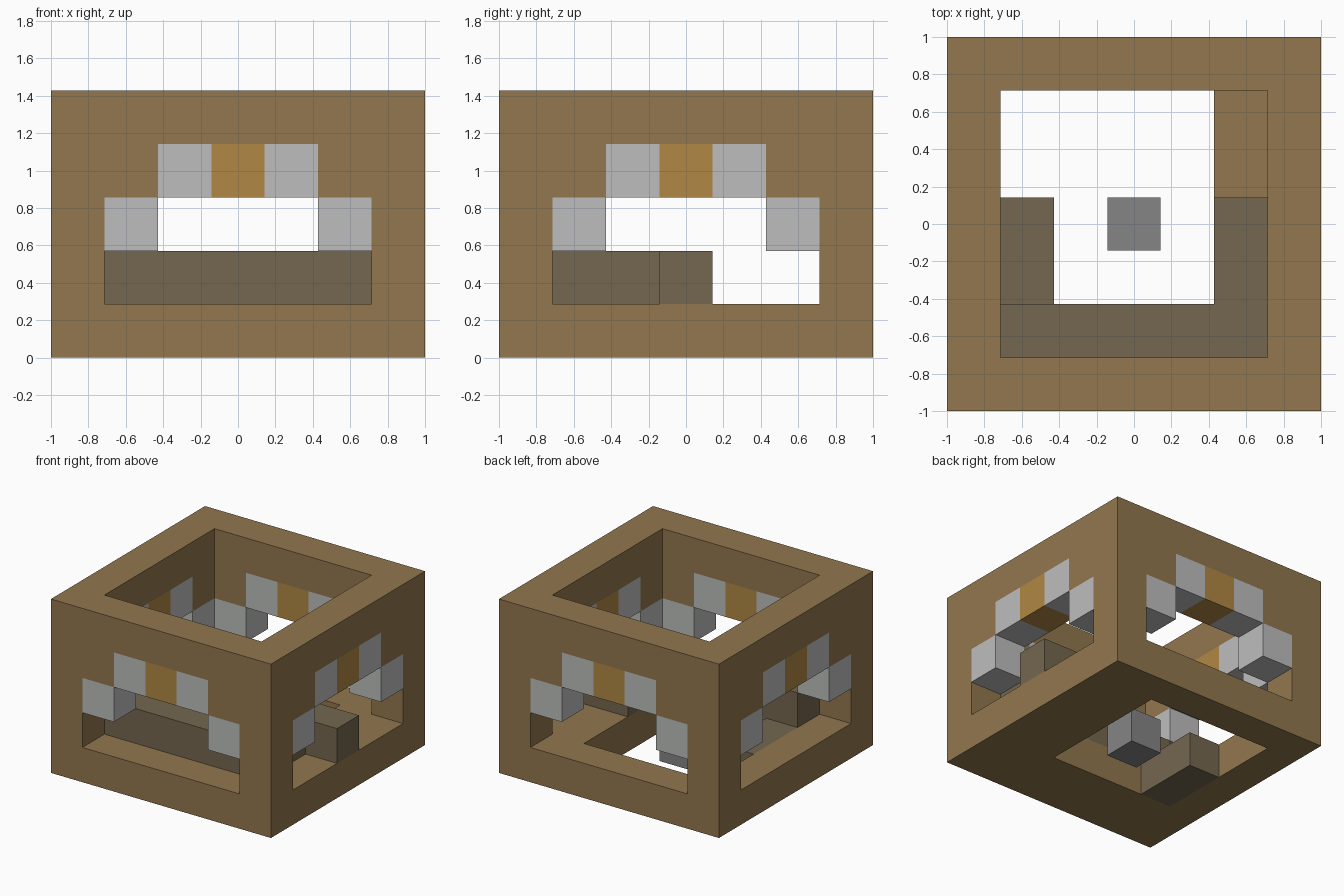
import bpy
import bmesh
from mathutils import Vector

U = 2 / 7          # edge of one building block
R = range(-3, 4)   # block columns across the footprint

cube = bpy.data.objects.get("Cube")
if cube:
    bpy.data.objects.remove(cube, do_unlink=True)


def material(name, r, g, b):
    """Make a flat material from display colour values."""
    colour = [((c / 255 + 0.055) / 1.055) ** 2.4 for c in (r, g, b)] + [1]
    mat = bpy.data.materials.new(name)
    mat.use_nodes = True
    mat.diffuse_color = colour
    bsdf = mat.node_tree.nodes["Principled BSDF"]
    bsdf.inputs["Base Color"].default_value = colour
    bsdf.inputs["Roughness"].default_value = 0.9
    return mat


def box(x0, x1, y0, y1, z):
    """Block positions of a one-layer slab, ends included."""
    return {(x, y, z) for x in range(x0, x1 + 1) for y in range(y0, y1 + 1)}


def on_walls(along, z):
    """The same block position repeated on all four walls, mirrored."""
    cells = set()
    for t in (along, -along):
        for side in (-3, 3):
            cells |= {(t, side, z), (side, t, z)}
    return cells


wood = material("wood brown", 146, 119, 78)
dark_wood = material("dark wood", 116, 103, 80)
pale_stone = material("pale stone", 188, 190, 188)
amber = material("amber", 176, 135, 68)
grey_stone = material("grey stone", 133, 133, 134)

# Floor with its opening, corner posts, shoulders of the arches and top ring
floor = box(-3, 3, -3, 3, 0) - box(-2, 1, -1, 2, 0)
posts = {(x, y, z) for x in (-3, 3) for y in (-3, 3) for z in (1, 2, 3)}
shoulders = on_walls(2, 3)
top_ring = box(-3, 3, -3, 3, 4) - box(-2, 2, -2, 2, 4)

# Rising steps: low on the left, higher along the front and right
high_steps = box(-2, 2, -2, -2, 1) | box(2, 2, -1, 0, 1) | {(3, 0, 1)}
low_steps = box(-2, -2, -1, 0, 0)

parts = [
    ("house_frame", floor | posts | shoulders | top_ring, wood),
    ("low_steps", low_steps, dark_wood),
    ("high_steps", high_steps, dark_wood),
    ("arch_stones", on_walls(2, 2) | on_walls(1, 3), pale_stone),
    ("arch_keystones", on_walls(0, 3), amber),
    ("centre_block", {(0, 0, 0)}, grey_stone),
]
filled = set().union(*(cells for _, cells, _ in parts))


def build(name, cells, mat):
    """Join blocks into one skin, leaving out faces hidden between blocks."""
    bm = bmesh.new()
    for cell in sorted(cells):
        centre = Vector(cell) + Vector((0, 0, 0.5))
        for axis in range(3):
            for sign in (-1, 1):
                normal = Vector((0, 0, 0))
                normal[axis] = sign
                if tuple(int(c + n) for c, n in zip(cell, normal)) in filled:
                    continue
                a, b = Vector((0, 0, 0)), Vector((0, 0, 0))
                a[(axis + 1) % 3] = 0.5
                b[(axis + 2) % 3] = 0.5 * sign
                mid = centre + normal / 2
                corners = (mid - a - b, mid + a - b, mid + a + b, mid - a + b)
                bm.faces.new([bm.verts.new(p * U) for p in corners])
    bmesh.ops.remove_doubles(bm, verts=bm.verts, dist=U / 100)
    mesh = bpy.data.meshes.new(name)
    bm.to_mesh(mesh)
    bm.free()
    mesh.materials.append(mat)
    bpy.context.collection.objects.link(bpy.data.objects.new(name, mesh))


for part in parts:
    build(*part)
